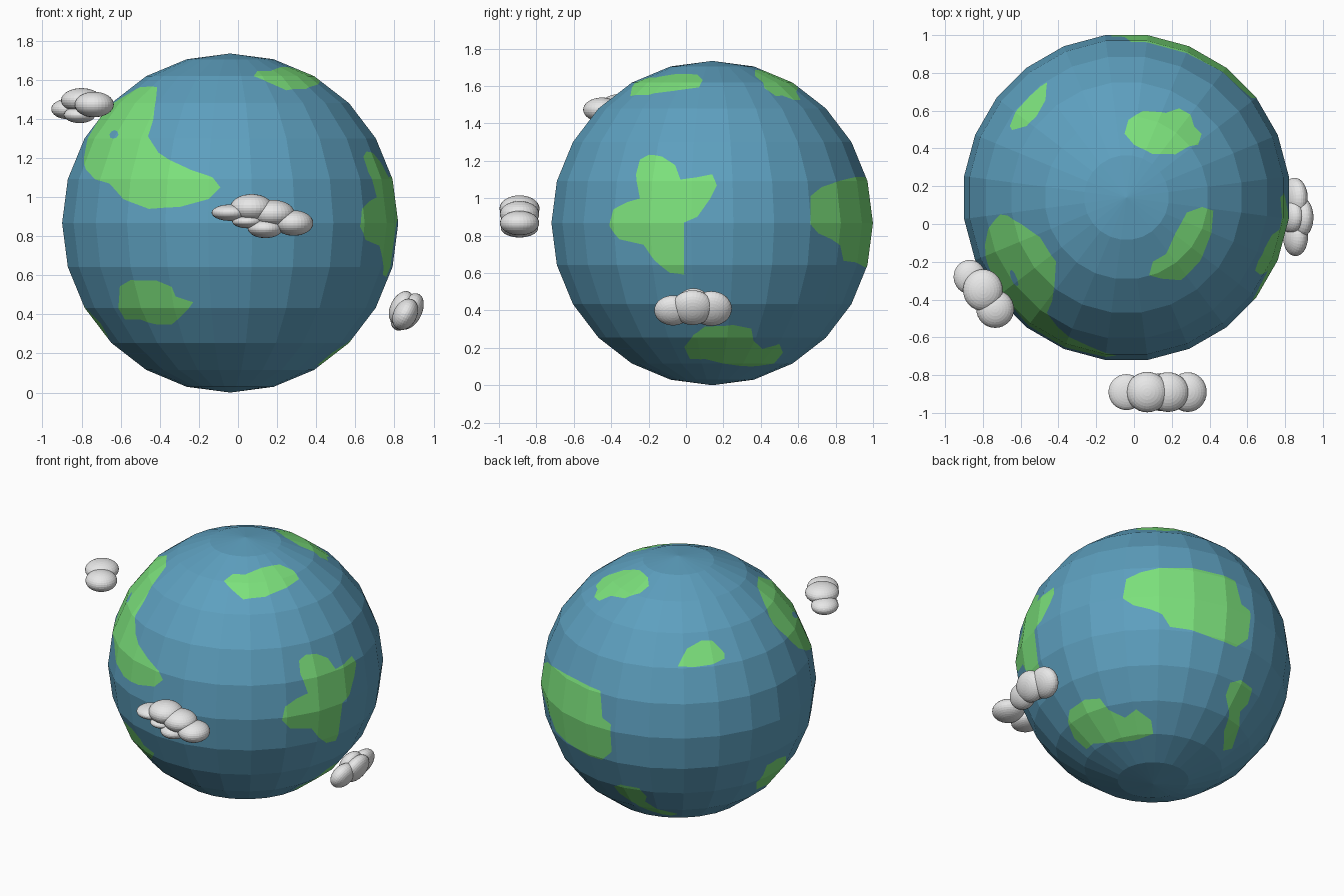
import bpy, bmesh, math
from mathutils import Vector, Matrix

if "Cube" in bpy.data.objects:
    bpy.data.objects.remove(bpy.data.objects["Cube"])

R = 0.867
C = Vector((-0.04, 0.14, R))


def material(name, rgb):
    m = bpy.data.materials.new(name)
    m.diffuse_color = (*rgb, 1)
    m.use_nodes = True
    m.node_tree.nodes["Principled BSDF"].inputs["Base Color"].default_value = m.diffuse_color
    return m


water = material("water_blue", (0.11, 0.35, 0.52))
land = material("land_green", (0.20, 0.75, 0.20))
white = material("cloud_white", (0.8, 0.8, 0.8))


def new_object(name, bm, mats):
    me = bpy.data.meshes.new(name)
    bm.to_mesh(me)
    bm.free()
    for m in mats:
        me.materials.append(m)
    ob = bpy.data.objects.new(name, me)
    bpy.context.collection.objects.link(ob)
    return ob


def lift(az, el, pts, relative=False):
    """Project outline points seen from a direction onto the globe."""
    a, e = math.radians(az), math.radians(el)
    h = Vector((math.sin(a), -math.cos(a), 0))
    z = Vector((0, 0, 1))
    right = Vector((math.cos(a), math.sin(a), 0))
    up = z * math.cos(e) - h * math.sin(e)
    cam = h * math.cos(e) + z * math.sin(e)
    o = Vector((0, 0, 0)) if relative else C
    out = []
    for u, v in pts:
        u, v = u - o.dot(right), v - o.dot(up)
        w = math.sqrt(max(0, 0.862 ** 2 - u * u - v * v))
        out.append((right * u + up * v + cam * w).normalized())
    return out


def front(*p): return lift(0, 0, p)
def side(*p): return lift(90, 0, p)
def top(*p): return lift(0, 90, p)
def back_low(*p): return lift(140, -30, p, True)
def back_left(*p): return lift(215, 25, p, True)


# Land outlines
lands = []
# large front left land, with a small lake
lands.append(
    top((-.42, -.33), (-.415, -.2), (-.5, -.07), (-.6, 0), (-.67, .045), (-.71, .05),
        (-.74, .02), (-.775, -.03), (-.795, -.11))
    + front((-.78, 1.14), (-.73, 1.09), (-.66, 1.07), (-.59, .99), (-.46, .94), (-.3, .95),
            (-.15, .99), (-.09, 1.05), (-.13, 1.1), (-.24, 1.14), (-.35, 1.19),
            (-.41, 1.23), (-.46, 1.31), (-.435, 1.4)))
lands.append(front(*[(-.635 + .024 * math.cos(k * math.pi / 4),
                      1.32 + .024 * math.sin(k * math.pi / 4)) for k in range(8)]))
# lower front land
lands.append(front((-.61, .54), (-.55, .575), (-.42, .57), (-.34, .54), (-.32, .49),
                   (-.23, .46), (-.26, .42), (-.34, .345), (-.42, .345), (-.5, .37),
                   (-.58, .37), (-.61, .43)))
# upper lands
lands.append(top((.08, -.27), (.1, -.2), (.17, -.16), (.22, -.05), (.28, .06), (.36, .09),
                 (.42, .07), (.41, -.05), (.35, -.2), (.25, -.3), (.15, -.29)))
lands.append(top((-.05, .48), (-.03, .55), (.05, .6), (.17, .59), (.24, .615), (.3, .58),
                 (.32, .52), (.36, .48), (.34, .42), (.29, .41), (.22, .37), (.1, .37),
                 (0, .42)))
lands.append(top((-.46, .75), (-.55, .68), (-.62, .6), (-.66, .52), (-.65, .5),
                 (-.57, .52), (-.52, .57), (-.47, .66)))
# right side lands
lands.append(side((-.27, 1.13), (-.25, 1.21), (-.2, 1.235), (-.13, 1.225), (-.06, 1.18),
                  (-.03, 1.1), (.05, 1.11), (.14, 1.13), (.165, 1.07), (.13, 1), (.06, .9),
                  (-.01, .87), (-.01, .59), (-.09, .6), (-.17, .67), (-.23, .75),
                  (-.36, .78), (-.41, .85), (-.39, .94), (-.32, .98), (-.25, 1)))
lands.append(side((-.01, .2), (.04, .27), (.1, .31), (.25, .32), (.35, .3), (.36, .24),
                  (.41, .19), (.5, .22), (.52, .17), (.47, .12), (.35, .1), (.2, .12),
                  (.1, .14), (.02, .14)))
# back lands
lands.append(back_low((-.19, .416), (-.17, .542), (-.08, .586), (.076, .61), (.265, .605),
                      (.517, .53), (.561, .385), (.612, .34), (.6, .164), (.523, .113),
                      (.39, .164), (.233, .22), (.107, .24), (.057, .32), (-.02, .353),
                      (-.126, .378)))
lands.append(back_low((.486, -.113), (.55, -.095), (.624, -.15), (.6, -.246), (.55, -.296),
                      (.536, -.404), (.498, -.53), (.441, -.542), (.448, -.422),
                      (.479, -.309), (.46, -.195)))
# left land
lands.append(back_left((.681, -.479), (.65, -.58), (.574, -.65), (.492, -.687),
                       (.492, -.643), (.536, -.593), (.561, -.536), (.624, -.498)))


def cut_edge(bm, p, q):
    """Cut the nearby globe faces along the great circle through p and q."""
    a, b = p * R, q * R
    near = []
    for f in bm.faces:
        c = f.calc_center_median()
        t = max(0, min(1, (c - a).dot(b - a) / max((b - a).length_squared, 1e-9)))
        if (c - a.lerp(b, t)).length < 0.18:
            near.append(f)
    geom = set(near)
    for f in near:
        geom.update(f.edges)
        geom.update(f.verts)
    bmesh.ops.bisect_plane(bm, geom=list(geom), dist=1e-5, plane_co=(0, 0, 0),
                           plane_no=p.cross(q).normalized())


def inside(d, poly):
    """Even-odd test in the plane touching the globe at the outline's middle."""
    n = sum(poly, Vector()).normalized()
    if d.dot(n) < 0.3:
        return False
    ex = n.orthogonal().normalized()
    ey = n.cross(ex)
    flat = lambda v: (v.dot(ex) / v.dot(n), v.dot(ey) / v.dot(n))
    x, y = flat(d)
    pts = [flat(v) for v in poly]
    hit = False
    for (x1, y1), (x2, y2) in zip(pts, pts[1:] + pts[:1]):
        if (y1 > y) != (y2 > y) and x < x1 + (y - y1) * (x2 - x1) / (y2 - y1):
            hit = not hit
    return hit


# Globe: faceted sphere with land faces cut in
bm = bmesh.new()
bmesh.ops.create_uvsphere(bm, u_segments=24, v_segments=12, radius=R,
                          matrix=Matrix.Rotation(math.radians(7.5), 4, 'Z'))
for poly in lands:
    for p, q in zip(poly, poly[1:] + poly[:1]):
        cut_edge(bm, p, q)
for f in bm.faces:
    d = f.calc_center_median().normalized()
    f.material_index = sum(inside(d, poly) for poly in lands) % 2
globe = new_object("globe", bm, [water, land])
globe.location = C


def cloud(name, blobs, tilt=0):
    """Cluster of flattened balls: (x, y, z, rx, ry, rz)."""
    bm = bmesh.new()
    for x, y, z, rx, ry, rz in blobs:
        m = (Matrix.Translation((x, y, z)) @ Matrix.Rotation(math.radians(tilt), 4, 'Y')
             @ Matrix.Diagonal((rx, ry, rz, 1)))
        bmesh.ops.create_uvsphere(bm, u_segments=32, v_segments=16, radius=1, matrix=m)
    return new_object(name, bm, [white])


# Clouds
cloud("front_cloud", [(-.04, -.89, .92, .095, .095, .042), (.07, -.89, .945, .11, .107, .07),
                      (.18, -.89, .915, .11, .105, .07), (.285, -.89, .867, .1, .105, .065),
                      (.14, -.89, .84, .09, .1, .05), (.05, -.89, .875, .08, .09, .035)])
cloud("left_cloud", [(-.87, -.28, 1.45, .085, .09, .052), (-.8, -.35, 1.495, .105, .11, .062),
                     (-.735, -.45, 1.473, .1, .1, .065), (-.81, -.37, 1.42, .08, .08, .042)])
cloud("right_cloud", [(.855, -.07, .4, .085, .1, .06), (.88, .035, .415, .1, .11, .06),
                      (.85, .135, .41, .1, .11, .06), (.835, .04, .435, .09, .09, .055)],
      tilt=117)
